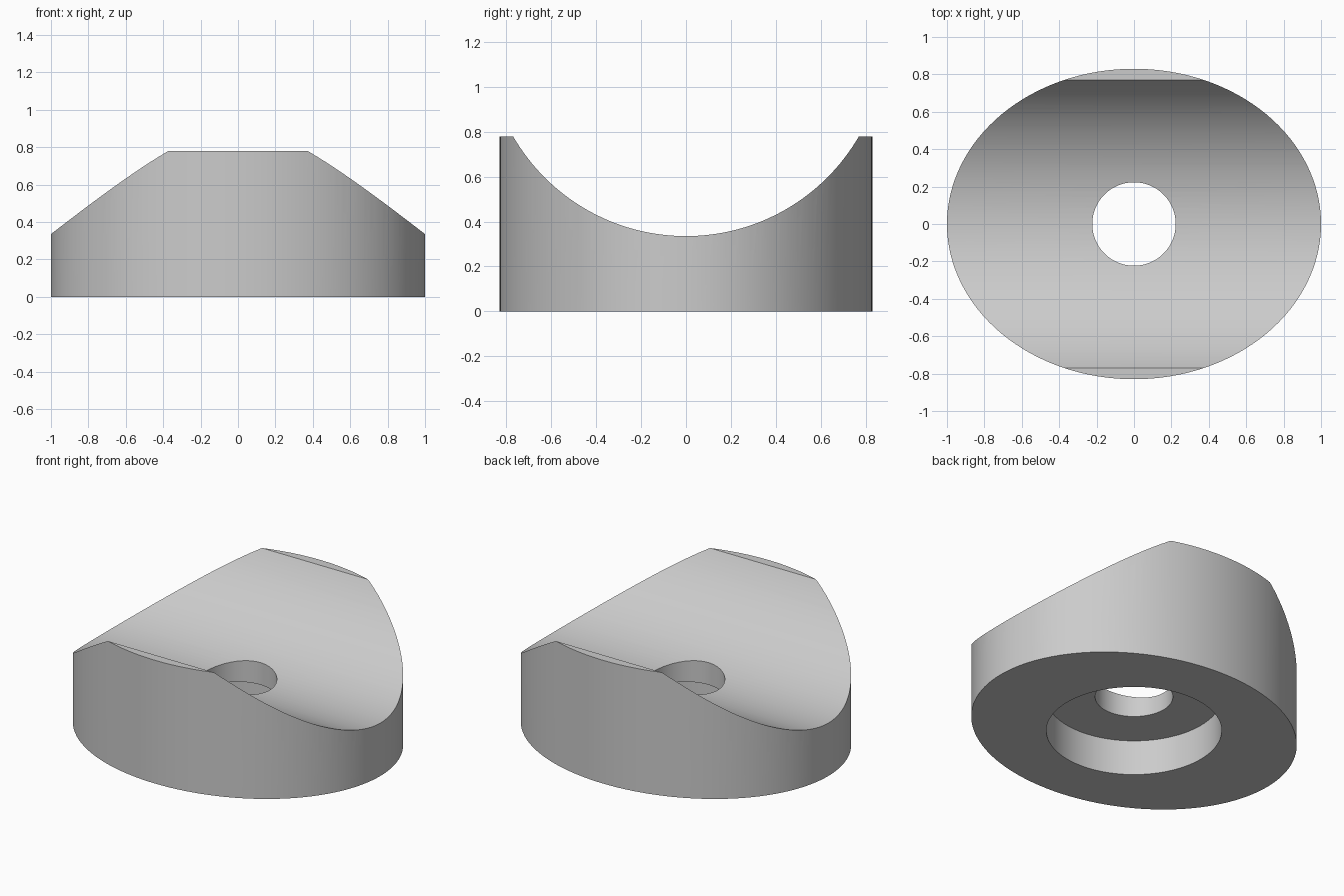
import bpy
import math

cube = bpy.data.objects.get("Cube")
if cube:
    bpy.data.objects.remove(cube, do_unlink=True)

HEIGHT = 0.78
GROOVE_RADIUS = 0.89
GROOVE_LOW = 0.335
HOLE_RADIUS = 0.223
RECESS_RADIUS = 0.503
RECESS_DEPTH = 0.223

grey = bpy.data.materials.new("plain grey")
grey.use_nodes = True
colour = (0.6, 0.6, 0.6, 1)
grey.diffuse_color = colour
grey.node_tree.nodes["Principled BSDF"].inputs["Base Color"].default_value = colour


def cylinder(name, radius, depth, location, sides=128, rotation=(0, 0, 0)):
    bpy.ops.mesh.primitive_cylinder_add(
        vertices=sides, radius=radius, depth=depth,
        location=location, rotation=rotation)
    obj = bpy.context.object
    obj.name = name
    obj.data.materials.append(grey)
    return obj


def cut(target, cutter):
    cutter.hide_render = True
    mod = target.modifiers.new(cutter.name, 'BOOLEAN')
    mod.operation = 'DIFFERENCE'
    mod.solver = 'EXACT'
    mod.object = cutter
    bpy.context.view_layer.objects.active = target
    bpy.ops.object.modifier_apply(modifier=mod.name)
    bpy.data.objects.remove(cutter, do_unlink=True)


# Oval block
body = cylinder("saddle_washer", 1, HEIGHT, (0, 0, HEIGHT / 2))
body.scale.y = 0.83
bpy.ops.object.transform_apply(location=True, rotation=True, scale=True)

# Round trough across the top, running left to right
cut(body, cylinder("trough_cutter", GROOVE_RADIUS, 3,
                   (0, 0, GROOVE_LOW + GROOVE_RADIUS), 192,
                   (0, math.pi / 2, 0)))

# Bolt hole and the wider recess underneath
cut(body, cylinder("hole_cutter", HOLE_RADIUS, 4, (0, 0, 0.5)))
cut(body, cylinder("recess_cutter", RECESS_RADIUS, 1,
                   (0, 0, RECESS_DEPTH - 0.5)))

# Smooth walls with crisp rims
bpy.ops.object.select_all(action='DESELECT')
body.select_set(True)
bpy.context.view_layer.objects.active = body
bpy.ops.object.shade_smooth_by_angle(angle=math.radians(25))
